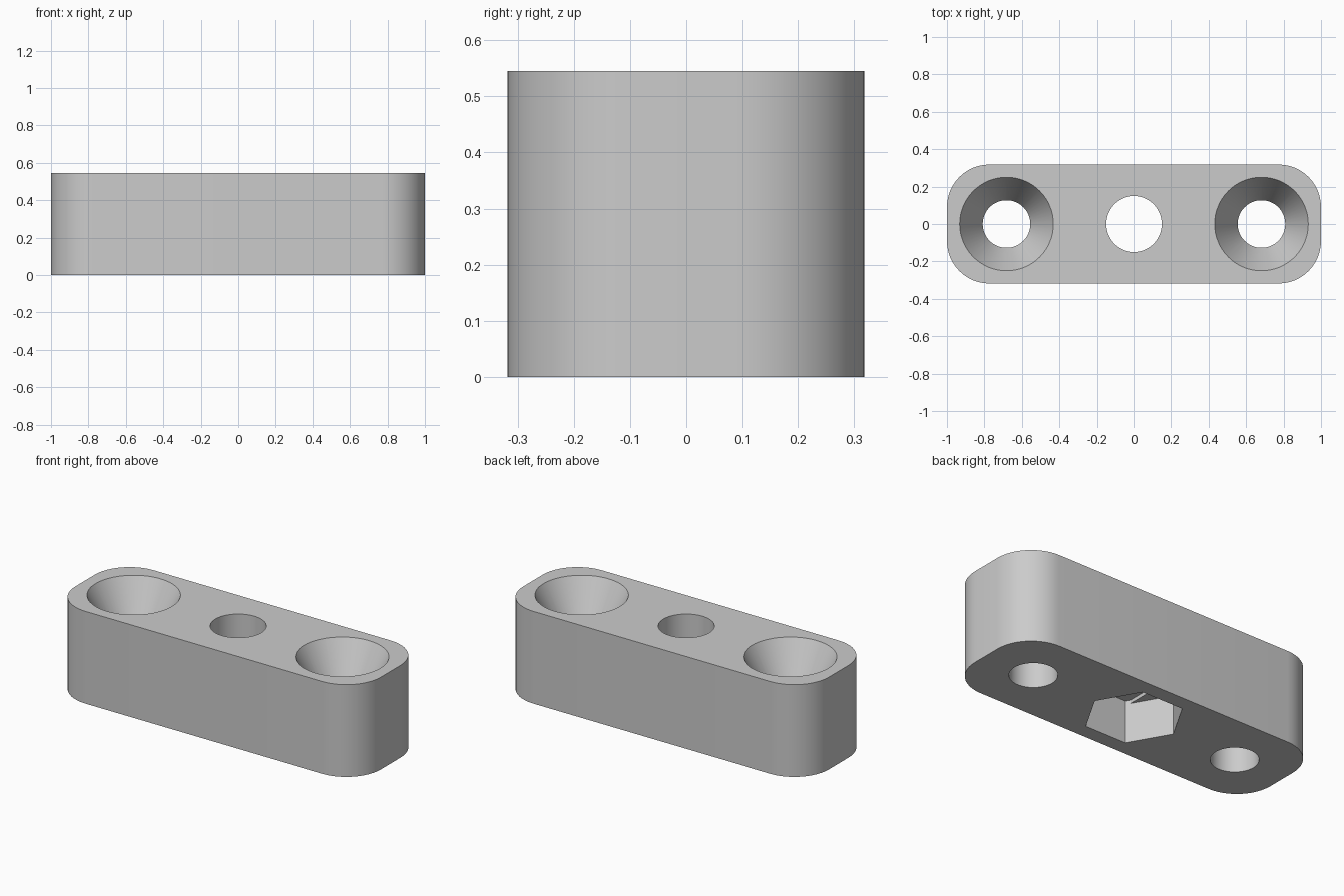
import bpy, bmesh, math

HALF_X, HALF_Y, HEIGHT = 1.0, 0.318, 0.545
CORNER = 0.227
BORE, SCREW, HEAD = 0.15, 0.127, 0.25
SCREW_X, SINK = 0.682, 0.23
NUT_R, NUT_DEPTH, BRIDGE = 0.267, 0.23, 0.02
OVER = 0.02  # how far cutters reach past the block

if "Cube" in bpy.data.objects:
    bpy.data.objects.remove(bpy.data.objects["Cube"])

grey = bpy.data.materials.new("light_grey")
grey.use_nodes = True
grey.diffuse_color = (0.6, 0.6, 0.6, 1)
grey.node_tree.nodes["Principled BSDF"].inputs["Base Color"].default_value = (0.6, 0.6, 0.6, 1)


def circle(r, x=0, n=64):
    return [(x + r * math.cos(2 * math.pi * i / n), r * math.sin(2 * math.pi * i / n))
            for i in range(n)]


def loft(name, sections):
    """Solid through stacked (outline, z) sections with equal point counts."""
    bm = bmesh.new()
    rings = [[bm.verts.new((x, y, z)) for x, y in outline] for outline, z in sections]
    for low, high in zip(rings, rings[1:]):
        for i in range(len(low)):
            j = (i + 1) % len(low)
            bm.faces.new((low[i], low[j], high[j], high[i]))
    bm.faces.new(rings[0][::-1])
    bm.faces.new(rings[-1])
    bmesh.ops.recalc_face_normals(bm, faces=bm.faces)
    mesh = bpy.data.meshes.new(name)
    bm.to_mesh(mesh)
    bm.free()
    mesh.materials.append(grey)
    obj = bpy.data.objects.new(name, mesh)
    bpy.context.collection.objects.link(obj)
    return obj


# Block with rounded vertical corners
outline = []
STEPS = 12
for k, (sx, sy) in enumerate([(1, 1), (-1, 1), (-1, -1), (1, -1)]):
    for i in range(STEPS + 1):
        a = math.pi / 2 * (k + i / STEPS)
        outline.append((sx * (HALF_X - CORNER) + CORNER * math.cos(a),
                        sy * (HALF_Y - CORNER) + CORNER * math.sin(a)))
block = loft("mounting_block", [(outline, 0), (outline, HEIGHT)])

# Centre bore and hexagonal nut pocket
hexagon = circle(NUT_R, n=6)
cutters = [
    loft("bore_cutter", [(circle(BORE), -OVER), (circle(BORE), HEIGHT + OVER)]),
    loft("nut_cutter", [(hexagon, -OVER), (hexagon, NUT_DEPTH)]),
]

# Shallow slot in the pocket ceiling, clipped to the hexagon
side_y = math.sqrt(3) * (NUT_R - BORE)
tip_x, tip_y = NUT_R / 2, NUT_R * math.sqrt(3) / 2
slot = [(BORE, -side_y), (BORE, side_y), (tip_x, tip_y), (-tip_x, tip_y),
        (-BORE, side_y), (-BORE, -side_y), (-tip_x, -tip_y), (tip_x, -tip_y)]
cutters.append(loft("slot_cutter", [(slot, NUT_DEPTH - OVER), (slot, NUT_DEPTH + BRIDGE)]))

# Countersunk screw holes at both ends
flare = HEAD + OVER * (HEAD - SCREW) / SINK
for side, x in (("left", SCREW_X), ("right", -SCREW_X)):
    cutters.append(loft(side + "_screw_cutter", [
        (circle(SCREW, x), -OVER),
        (circle(SCREW, x), HEIGHT - SINK),
        (circle(flare, x), HEIGHT + OVER)]))

# Cut, then drop the helpers
bpy.ops.object.select_all(action="DESELECT")
block.select_set(True)
bpy.context.view_layer.objects.active = block
for cutter in cutters:
    cutter.hide_render = True
    mod = block.modifiers.new(cutter.name, "BOOLEAN")
    mod.operation = "DIFFERENCE"
    mod.solver = "EXACT"
    mod.object = cutter
    bpy.ops.object.modifier_apply(modifier=mod.name)
for cutter in cutters:
    bpy.data.objects.remove(cutter)

bpy.ops.object.shade_smooth_by_angle(angle=math.radians(20))
